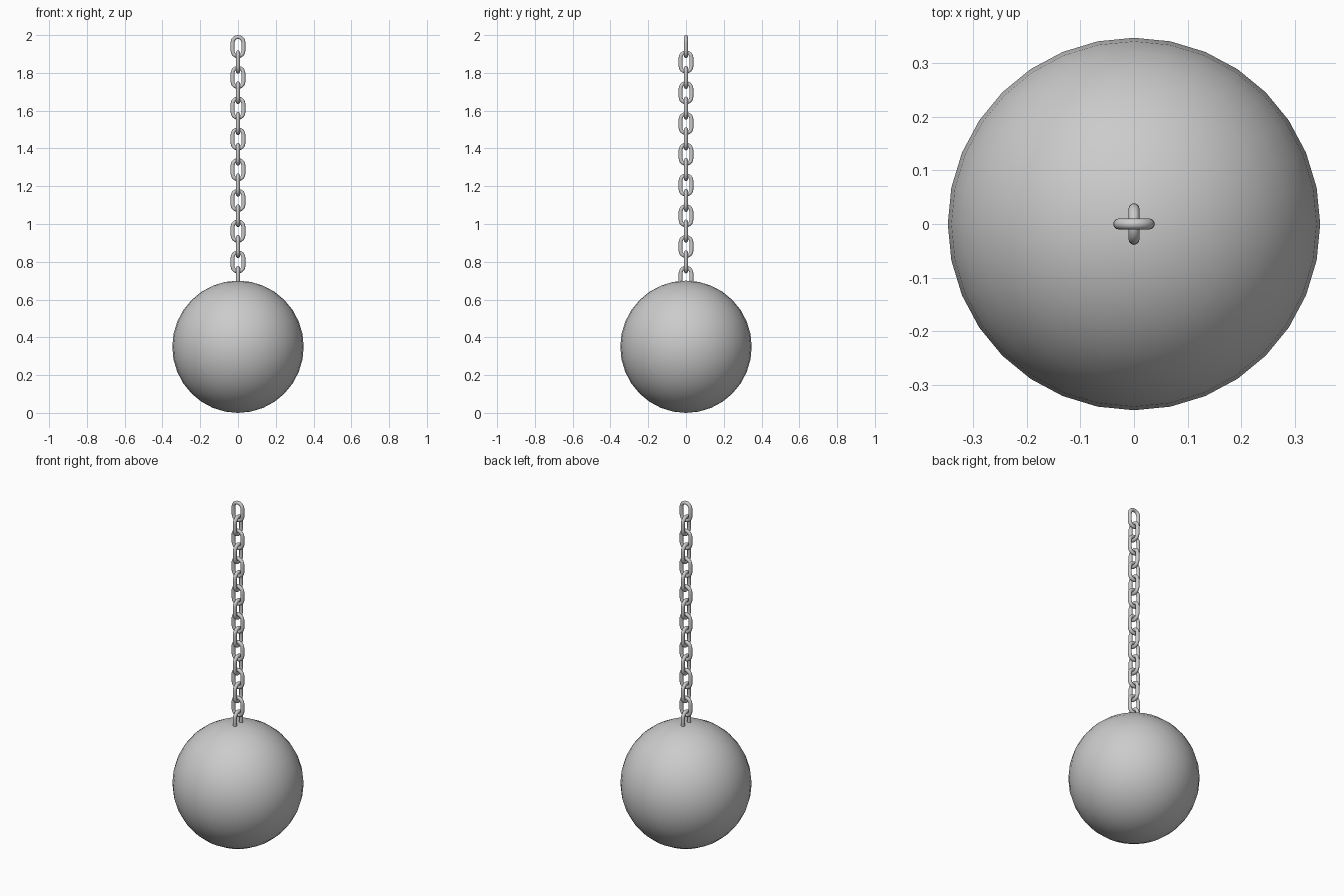
import bpy, bmesh
from math import sin, cos, pi

if "Cube" in bpy.data.objects:
    bpy.data.objects.remove(bpy.data.objects["Cube"])

WIRE = 0.0102      # wire radius
BEND = 0.0287      # centreline radius of the rounded ends
HALF = 0.0221      # half length of the straight sides
PITCH = 0.0814     # spacing between neighbouring links
LINKS = 16


def link_mesh():
    # Stadium-shaped path in the XZ plane with a swept round wire
    bm = bmesh.new()
    n_end, n_wire = 12, 12
    rings = []
    for side in (1, -1):
        for i in range(n_end + 1):
            a = pi * i / n_end + (0 if side == 1 else pi)
            ring = []
            for j in range(n_wire):
                b = 2 * pi * j / n_wire
                r = BEND + WIRE * cos(b)
                ring.append(bm.verts.new((r * cos(a), WIRE * sin(b), side * HALF + r * sin(a))))
            rings.append(ring)
    for k, ring in enumerate(rings):
        nxt = rings[(k + 1) % len(rings)]
        for j in range(n_wire):
            m = (j + 1) % n_wire
            bm.faces.new((ring[j], nxt[j], nxt[m], ring[m]))
    bmesh.ops.recalc_face_normals(bm, faces=bm.faces)
    for f in bm.faces:
        f.smooth = True
    me = bpy.data.meshes.new("chain_link")
    bm.to_mesh(me)
    bm.free()
    return me


# Heavy ball
bpy.ops.mesh.primitive_uv_sphere_add(segments=32, ring_count=16, radius=1, location=(0, 0, 0.35))
ball = bpy.context.object
ball.name = "ball"
ball.scale = (0.348, 0.348, 0.35)
bpy.ops.object.transform_apply(location=False, rotation=False, scale=True)
bpy.ops.object.shade_smooth()

# Chain, alternate links turned a quarter; the last one is sunk into the ball
mesh = link_mesh()
top = 2.0 - (HALF + BEND + WIRE)
for i in range(LINKS):
    link = bpy.data.objects.new(f"chain_link_{i + 1}", mesh)
    link.location = (0, 0, top - i * PITCH)
    link.rotation_euler = (0, 0, pi / 2 * (i % 2))
    bpy.context.collection.objects.link(link)
